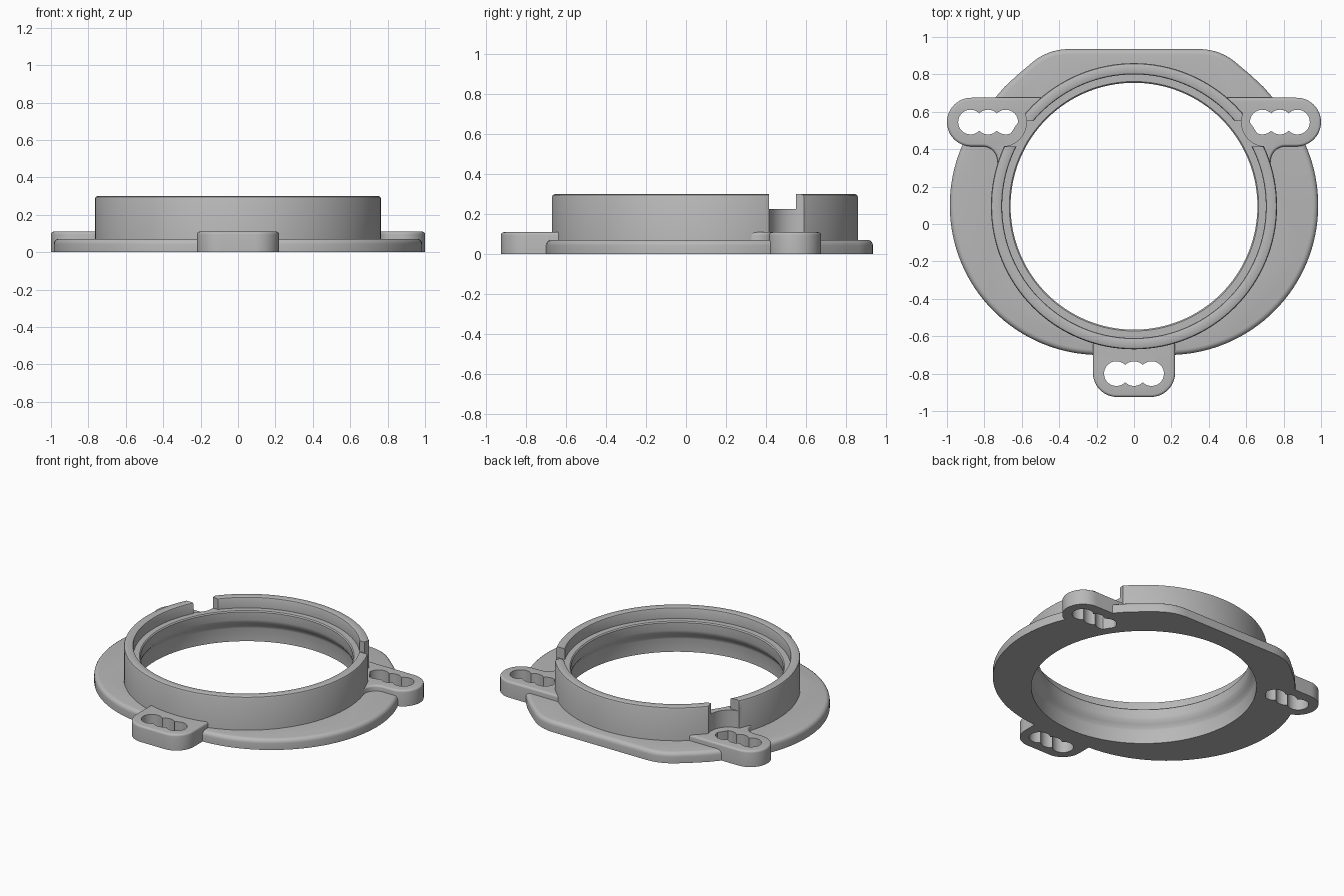
import bpy, bmesh
from math import sin, cos, radians, tau

cube = bpy.data.objects.get("Cube")
if cube:
    bpy.data.objects.remove(cube, do_unlink=True)

CY = 0.095  # centre of the bore along y

grey = bpy.data.materials.new("plain grey")
grey.use_nodes = True
grey.diffuse_color = (0.48, 0.48, 0.48, 1)
grey.node_tree.nodes["Principled BSDF"].inputs["Base Color"].default_value = (0.48, 0.48, 0.48, 1)


def arc(cx, cy, r, a0, a1, n=16):
    angles = [radians(a0 + (a1 - a0) * i / n) for i in range(n + 1)]
    return [(cx + r * cos(a), cy + r * sin(a)) for a in angles]


def finish(bm, name):
    bmesh.ops.recalc_face_normals(bm, faces=bm.faces)
    mesh = bpy.data.meshes.new(name)
    bm.to_mesh(mesh)
    bm.free()
    mesh.materials.append(grey)
    ob = bpy.data.objects.new(name, mesh)
    bpy.context.collection.objects.link(ob)
    return ob


def prism(name, outline, z0, z1, fillet=0):
    """Extrude an outline upwards and round its top edge."""
    bm = bmesh.new()
    base = bm.faces.new([bm.verts.new((x, y, z0)) for x, y in outline])
    grown = bmesh.ops.extrude_face_region(bm, geom=[base], use_keep_orig=True)["geom"]
    top = [v for v in grown if isinstance(v, bmesh.types.BMVert)]
    bmesh.ops.translate(bm, verts=top, vec=(0, 0, z1 - z0))
    bmesh.ops.recalc_face_normals(bm, faces=bm.faces)
    if fillet:
        rim = [e for e in bm.edges if all(v.co.z > z1 - 1e-5 for v in e.verts)]
        bmesh.ops.bevel(bm, geom=rim, offset=fillet, segments=4, profile=0.5, affect='EDGES')
    return finish(bm, name)


def cut(ob, cutters):
    for c in cutters:
        mod = ob.modifiers.new("cut", 'BOOLEAN')
        mod.operation = 'DIFFERENCE'
        mod.solver = 'EXACT'
        mod.object = c
    bpy.context.view_layer.update()
    graph = bpy.context.evaluated_depsgraph_get()
    mesh = bpy.data.meshes.new_from_object(ob.evaluated_get(graph))
    ob.modifiers.clear()
    ob.data = mesh


def slot_outline(cx, cy, r=0.066, step=0.094):
    # three overlapping holes in a row
    a = 44.6
    return (arc(cx + step, cy, r, a - 180, 180 - a, 28)
            + arc(cx, cy, r, a, 180 - a, 10)[1:]
            + arc(cx - step, cy, r, a, 360 - a, 28)[1:]
            + arc(cx, cy, r, 180 + a, 360 - a, 10)[1:-1])


def flip(outline, side):
    return [(x * side, y) for x, y in outline]


# Cutters
bore = prism("bore_cutter", arc(0, CY, 0.735, 0, 357.1875, 127), -0.1, 0.5)
slots = [prism("slot_cutter", slot_outline(x, y), -0.1, 0.5)
         for x, y in ((0, -0.80), (0.78, 0.545), (-0.78, 0.545))]
pocket_shape = arc(0.705, 0.545, 0.13, 90, 270, 24) + [(1.1, 0.415), (1.1, 0.675)]
notch_shape = [(0.45, 0.415), (0.85, 0.415), (0.85, 0.55), (0.45, 0.55)]
clearances = []
for side in (1, -1):
    clearances.append(prism("pocket_cutter", flip(pocket_shape, side), 0.11, 0.5))
    clearances.append(prism("notch_cutter", flip(notch_shape, side), 0.226, 0.5))

# Flange plate: wide rounded outline with a flat back
half = arc(0.185, 0.1, 0.8, -90, 45, 48)
half += [(0.69, 0.735), (0.62, 0.80), (0.56, 0.85)]
half += arc(0.35, 0.635, 0.30, 50, 90, 10)
flange = prism("flange", half + flip(half, -1)[::-1], 0, 0.072, 0.028)
cut(flange, [bore] + slots[1:])

# Front lug
front_shape = (arc(-0.09, -0.795, 0.13, 180, 270) + arc(0.09, -0.795, 0.13, 270, 360)
               + [(0.22, -0.55), (-0.22, -0.55)])
front_lug = prism("front_lug", front_shape, 0, 0.11, 0.014)
cut(front_lug, [bore, slots[0]])

# Side lugs, with a curved web running into the collar
side_shape = (arc(0.87, 0.545, 0.13, -90, 90, 24) + [(0.47, 0.675), (0.56, 0.28), (0.715, 0.28)]
              + arc(0.81, 0.335, 0.08, 180, 90, 10))
lugs = [front_lug]
for label, side, slot in (("left", 1, slots[1]), ("right", -1, slots[2])):
    lug = prism(label + "_lug", flip(side_shape, side), 0, 0.11, 0.014)
    cut(lug, [bore, slot])
    lugs.append(lug)

# Collar: turned profile with a flared bore and an inner ledge
profile = [(0.70, 0), (0.765, 0), (0.765, 0.287), (0.761, 0.296), (0.752, 0.30),
           (0.715, 0.30), (0.708, 0.297), (0.705, 0.29), (0.705, 0.226), (0.667, 0.226),
           (0.66, 0.219), (0.66, 0.165), (0.664, 0.148), (0.68, 0.125), (0.696, 0.105), (0.70, 0.09)]
bm = bmesh.new()
ring = [bm.verts.new((r, CY, z)) for r, z in profile]
edges = [bm.edges.new((ring[i - 1], ring[i])) for i in range(len(ring))]
bmesh.ops.spin(bm, geom=ring + edges, cent=(0, CY, 0), axis=(0, 0, 1),
               angle=tau, steps=128, use_merge=True)
bmesh.ops.remove_doubles(bm, verts=bm.verts, dist=1e-5)
collar = finish(bm, "collar")
cut(collar, clearances)

# Remove the cutters and shade
for helper in [bore] + slots + clearances:
    bpy.data.objects.remove(helper, do_unlink=True)
bpy.ops.object.select_all(action='DESELECT')
for ob in [flange, collar] + lugs:
    ob.select_set(True)
bpy.context.view_layer.objects.active = collar
bpy.ops.object.shade_smooth_by_angle(angle=radians(35))
